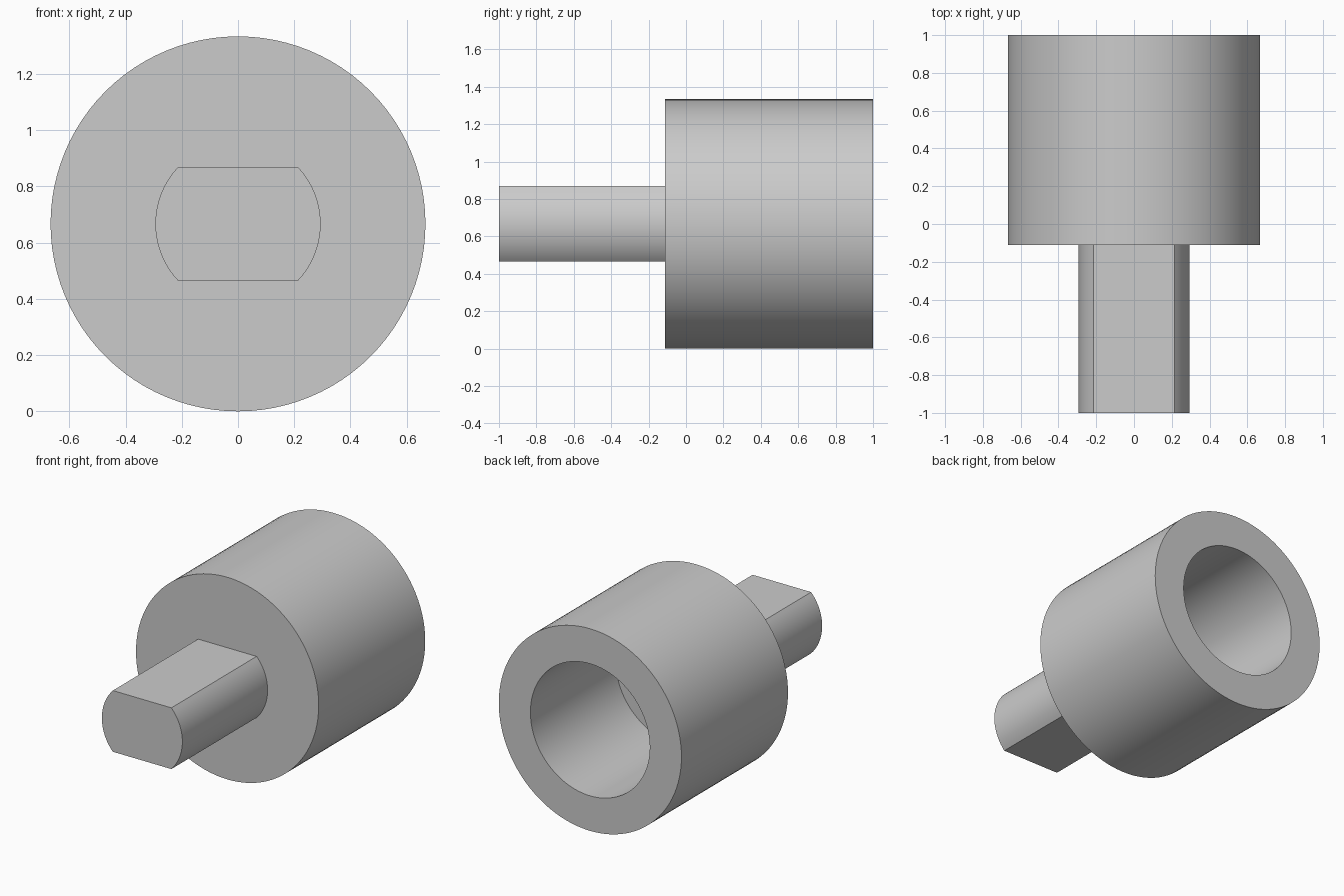
import bpy, bmesh, math
from mathutils import Vector, Matrix

cube = bpy.data.objects.get("Cube")
if cube:
    bpy.data.objects.remove(cube)

AXIS_Z = 0.667
SHOULDER_Y = -0.111

grey = bpy.data.materials.new("plain grey")
grey.use_nodes = True
colour = (0.6, 0.6, 0.6, 1)
grey.diffuse_color = colour
grey.node_tree.nodes["Principled BSDF"].inputs["Base Color"].default_value = colour


def finish(bm, name):
    bmesh.ops.recalc_face_normals(bm, faces=bm.faces)
    mesh = bpy.data.meshes.new(name)
    bm.to_mesh(mesh)
    bm.free()
    mesh.materials.append(grey)
    obj = bpy.data.objects.new(name, mesh)
    obj.location.z = AXIS_Z
    bpy.context.collection.objects.link(obj)
    bpy.ops.object.select_all(action="DESELECT")
    obj.select_set(True)
    bpy.context.view_layer.objects.active = obj
    bpy.ops.object.shade_smooth_by_angle(angle=math.radians(30))


# Cup body with blind bore: (radius, y) profile turned about the y axis
profile = [(0, SHOULDER_Y), (0.667, SHOULDER_Y), (0.667, 1),
           (0.436, 1), (0.436, 0.111), (0, 0.111)]
bm = bmesh.new()
verts = [bm.verts.new((r, y, 0)) for r, y in profile]
edges = [bm.edges.new(pair) for pair in zip(verts, verts[1:])]
bmesh.ops.spin(bm, geom=verts + edges, cent=(0, 0, 0), axis=(0, 1, 0),
               angle=math.tau, steps=96)
bmesh.ops.remove_doubles(bm, verts=bm.verts, dist=0.0005)
finish(bm, "cup_body")

# Drive shaft: round bar with flats above and below
RADIUS, HALF_FLAT = 0.294, 0.202
limit = math.asin(HALF_FLAT / RADIUS)
steps = 20
bm = bmesh.new()
outline = []
for start in (0, math.pi):
    for i in range(steps + 1):
        a = start - limit + 2 * limit * i / steps
        outline.append(bm.verts.new((RADIUS * math.cos(a), -1, RADIUS * math.sin(a))))
end_face = bm.faces.new(outline)
bar = bmesh.ops.extrude_face_region(bm, geom=[end_face], use_keep_orig=True)
moved = [g for g in bar["geom"] if isinstance(g, bmesh.types.BMVert)]
bmesh.ops.translate(bm, verts=moved, vec=(0, 1 + SHOULDER_Y, 0))
finish(bm, "drive_shaft")
